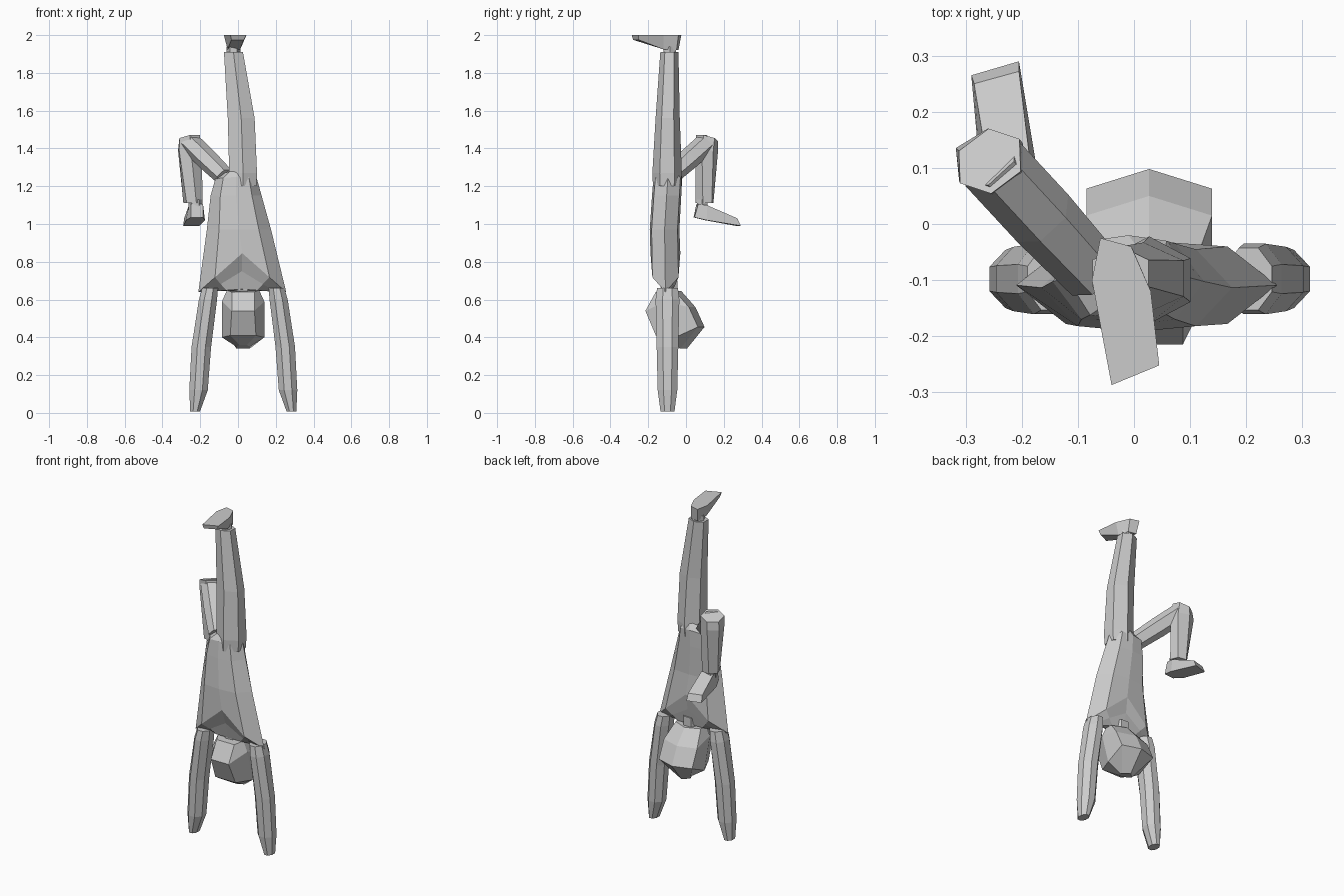
import bpy, bmesh, math
from mathutils import Vector


def loft(name, rings):
    """Skin a list of equal-length point rings and cap both ends."""
    bm = bmesh.new()
    vs = [[bm.verts.new(p) for p in r] for r in rings]
    n = len(rings[0])
    for a, b in zip(vs, vs[1:]):
        for i in range(n):
            j = (i + 1) % n
            bm.faces.new((a[i], a[j], b[j], b[i]))
    bm.faces.new(vs[0][::-1])
    bm.faces.new(vs[-1])
    bmesh.ops.recalc_face_normals(bm, faces=bm.faces)
    me = bpy.data.meshes.new(name)
    bm.to_mesh(me)
    bm.free()
    ob = bpy.data.objects.new(name, me)
    bpy.context.collection.objects.link(ob)
    return ob


def ring(c, rx, ry, n=6, rot=0.0, normal=(0, 0, 1)):
    """Elliptic polygon around c, perpendicular to normal."""
    w = Vector(normal).normalized()
    u = Vector((1, 0, 0)) if w.z > 0.999 else Vector((w.y, -w.x, 0)).normalized()
    v = w.cross(u)
    c = Vector(c)
    return [c + u * rx * math.cos(t) + v * ry * math.sin(t)
            for t in (math.radians(rot) + 2 * math.pi * i / n for i in range(n))]


# arms: tapering tubes standing on the hands, bowed slightly outwards
for side, s in (("left", -1), ("right", 1)):
    prof = [(0.255, 0.008, 0.028, 0.040), (0.237, 0.12, 0.053, 0.056),
            (0.222, 0.35, 0.056, 0.062), (0.187, 0.60, 0.052, 0.068),
            (0.176, 0.66, 0.045, 0.060)]
    loft(side + "_arm", [ring((0.028 + s * x, -0.098, z), rx, ry, 8, 22.5)
                         for x, z, rx, ry in prof])


# torso: flat octagonal rings, shoulders dropping below the chest centre
def torso_ring(xl, xr, yf, yb, zside, zmid, k=0.62):
    c, h, ym = (xl + xr) / 2, (xr - xl) / 2, (yf + yb) / 2
    zq = zside + (zmid - zside) * (1 - k)
    return [(xl, ym, zside), (c - h * k, yf + 0.01, zq), (c, yf, zmid),
            (c + h * k, yf + 0.01, zq), (xr, ym, zside),
            (c + h * k, yb - 0.01, zq), (c, yb, zmid), (c - h * k, yb - 0.01, zq)]


loft("torso", [
    torso_ring(-0.11, 0.15, -0.13, -0.06, 0.645, 0.655),
    torso_ring(-0.16, 0.20, -0.15, -0.045, 0.64, 0.75),
    torso_ring(-0.21, 0.255, -0.188, -0.03, 0.64, 0.845),
    torso_ring(-0.165, 0.175, -0.192, -0.035, 0.97, 0.97),
    torso_ring(-0.145, 0.125, -0.18, -0.025, 1.15, 1.15),
    torso_ring(-0.12, 0.10, -0.172, -0.02, 1.24, 1.25),
    torso_ring(-0.075, 0.085, -0.15, -0.04, 1.27, 1.29)])

# neck
loft("neck", [ring((0.025, -0.085, z), 0.05, 0.045) for z in (0.60, 0.70)])


# head: faceted rings with narrow face and ridged back
def head_ring(w, wf, yf, yb, zf, zs, zb):
    c = 0.027
    return [(c, yb, zb), (c + w, yb - 0.035, zb), (c + w, yf * 0.6 + yb * 0.4, zs),
            (c + wf, yf, zf), (c - wf, yf, zf), (c - w, yf * 0.6 + yb * 0.4, zs),
            (c - w, yb - 0.035, zb)]


loft("head", [
    head_ring(0.035, 0.02, -0.08, 0.005, 0.36, 0.35, 0.34),
    head_ring(0.112, 0.068, -0.16, 0.098, 0.41, 0.40, 0.455),
    head_ring(0.112, 0.060, -0.215, 0.05, 0.54, 0.59, 0.56),
    head_ring(0.085, 0.060, -0.16, -0.025, 0.64, 0.65, 0.645)])

# raised straight leg
loft("straight_leg", [ring((x, y, z), rx, ry, 6, 30) for x, y, z, rx, ry in (
    (0.025, -0.10, 1.20, 0.083, 0.075), (0.027, -0.10, 1.27, 0.085, 0.078),
    (0.017, -0.097, 1.56, 0.082, 0.064), (-0.024, -0.088, 1.91, 0.058, 0.048))])
loft("straight_ankle", [ring((-0.024, -0.085, z), 0.038, 0.038) for z in (1.89, 1.94)])

# raised foot, sole up
loft("raised_foot", [
    [(-0.05, -0.04, 1.92), (0.0, -0.05, 1.92), (0.012, -0.12, 1.925),
     (0.03, -0.25, 1.975), (-0.035, -0.28, 1.975), (-0.055, -0.12, 1.925)],
    [(-0.06, -0.025, 2.0), (-0.005, -0.04, 2.0), (0.03, -0.12, 2.0),
     (0.045, -0.252, 2.0), (-0.04, -0.287, 2.0), (-0.075, -0.1, 2.0)]])

# bent leg: thigh rising outwards, shin hanging from the knee
d = Vector((-0.185, 0.20, 0.18))
loft("bent_thigh", [ring(Vector((-0.07, -0.09, 1.25)) + d * t, r, r * 0.9, 6, 0, d)
                    for t, r in ((0, 0.055), (0.5, 0.062), (1.0, 0.062))])
loft("bent_shin", [
    ring((-0.238, 0.098, 1.11), 0.052, 0.050, 6, 50),
    ring((-0.255, 0.110, 1.39), 0.069, 0.060, 6, 35),
    ring((-0.257, 0.112, 1.455), 0.066, 0.058, 6, 0, (-0.18, 0.24, 0.9))])
loft("bent_ankle", [ring((-0.225, 0.085, z), 0.036, 0.032) for z in (1.07, 1.13)])

# hanging foot, sole down
loft("hanging_foot", [
    [(-0.25, 0.055, 1.105), (-0.185, 0.065, 1.105), (-0.185, 0.11, 1.10),
     (-0.205, 0.272, 1.03), (-0.285, 0.25, 1.03), (-0.26, 0.10, 1.10)],
    [(-0.25, 0.04, 1.035), (-0.185, 0.045, 1.035), (-0.175, 0.11, 1.02),
     (-0.205, 0.29, 0.99), (-0.29, 0.265, 0.99), (-0.275, 0.10, 1.02)]])
